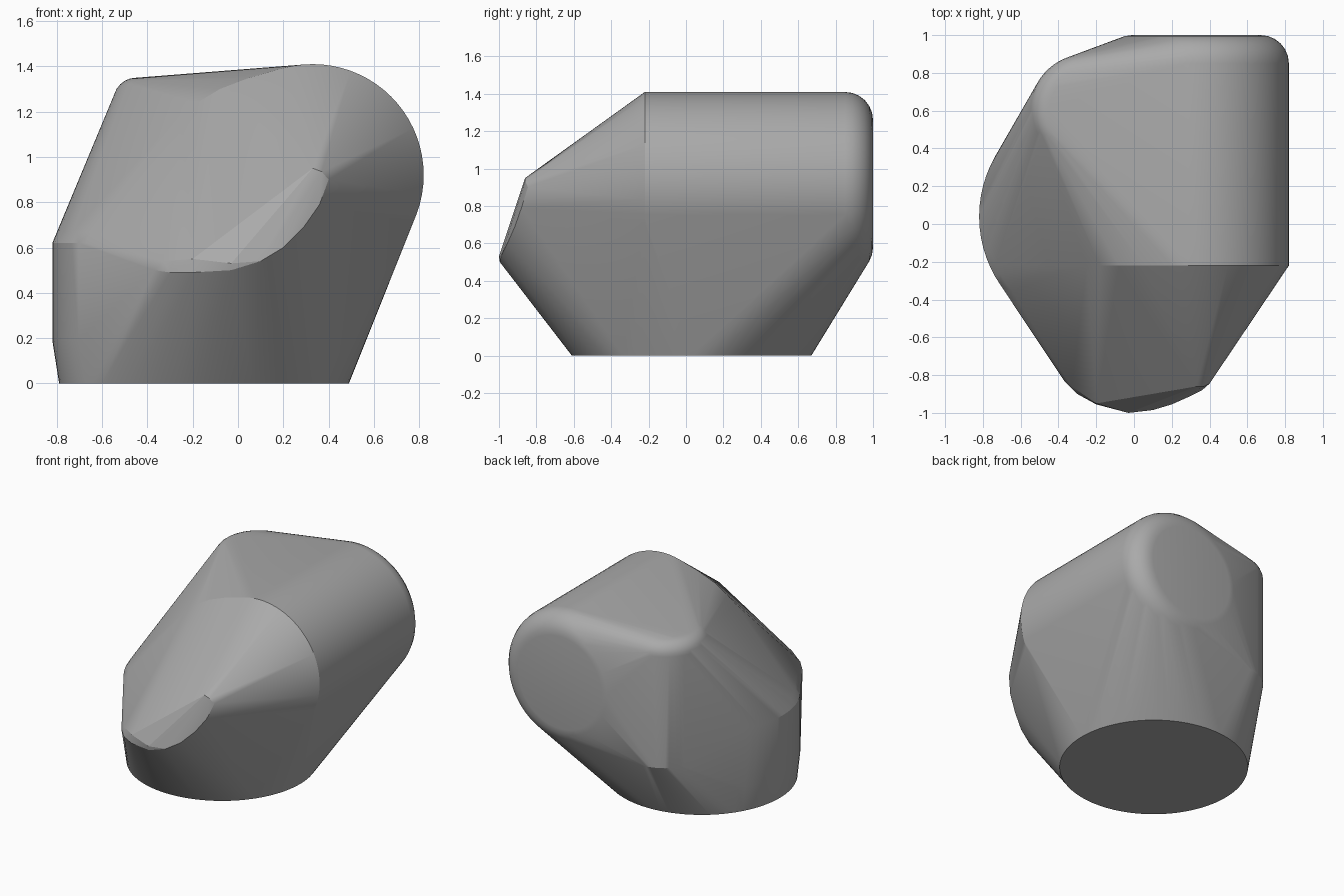
import bpy, bmesh
from math import sin, cos, pi, radians
from mathutils import Vector

cube = bpy.data.objects.get("Cube")
if cube:
    bpy.data.objects.remove(cube, do_unlink=True)

grey = bpy.data.materials.new("plain_grey")
grey.use_nodes = True
colour = (0.4, 0.4, 0.4, 1)
grey.diffuse_color = colour
grey.node_tree.nodes["Principled BSDF"].inputs["Base Color"].default_value = colour

bm = bmesh.new()


def ring(centre, radius, axis="Z", count=72):
    """Circle of points around the given axis."""
    for i in range(count):
        a = 2 * pi * i / count
        u, v = radius * cos(a), radius * sin(a)
        offset = Vector((u, v, 0)) if axis == "Z" else Vector((u, 0, v))
        bm.verts.new(Vector(centre) + offset)


def rounded_end(centre, radius, bevel, axis, steps=6):
    """Rings that round off the end of a cylinder."""
    direction = Vector((0, 0, 1)) if axis == "Z" else Vector((0, 1, 0))
    for i in range(steps + 1):
        a = pi / 2 * i / steps
        ring(Vector(centre) - direction * bevel * (1 - sin(a)),
             radius - bevel * (1 - cos(a)), axis)


# Round foot
ring((-0.15, 0.03, 0), 0.64)

# Large lying cylinder, sharp at the front and rounded at the back
ring((0.33, -0.22, 0.92), 0.49, "Y")
rounded_end((0.33, 1.0, 0.92), 0.49, 0.15, "Y")

# Upright column at the back corner with a rounded top
ring((-0.25, 0.6, 0.43), 0.3)
rounded_end((-0.25, 0.6, 1.35), 0.3, 0.1, "Z")

# Short upright drum at the side
ring((-0.18, 0.04, 0.19), 0.64)
ring((-0.18, 0.04, 0.62), 0.64)
ring((-0.18, 0.04, 0.67), 0.61)

# Upper shoulder beside the cylinder rim
for x, z in ((-0.25, 1.19), (-0.18, 1.24), (-0.08, 1.30), (0.05, 1.35), (0.2, 1.39)):
    bm.verts.new((x, -0.22, z))

# Curved front nose rising to the tip
nose = (
    (-0.37, -0.83, 0.50), (-0.30, -0.90, 0.49), (-0.20, -0.955, 0.49),
    (-0.03, -0.995, 0.50), (-0.03, -1.0, 0.53), (0.10, -0.985, 0.54),
    (0.20, -0.955, 0.60), (0.29, -0.915, 0.69), (0.36, -0.88, 0.79),
    (0.40, -0.845, 0.90), (0.37, -0.86, 0.935), (0.33, -0.86, 0.95),
    (-0.33, -0.86, 0.54), (-0.20, -0.95, 0.55),
)
for p in nose:
    bm.verts.new(p)

# Wrap everything in one taut skin
hull = bmesh.ops.convex_hull(bm, input=bm.verts[:])
loose = {g for g in hull["geom_interior"] + hull["geom_unused"]
         if isinstance(g, bmesh.types.BMVert)}
bmesh.ops.delete(bm, geom=list(loose), context="VERTS")
bmesh.ops.dissolve_limit(bm, angle_limit=radians(0.5), verts=bm.verts[:], edges=bm.edges[:])
bmesh.ops.recalc_face_normals(bm, faces=bm.faces[:])

mesh = bpy.data.meshes.new("faceted_body")
bm.to_mesh(mesh)
bm.free()
body = bpy.data.objects.new("faceted_body", mesh)
bpy.context.collection.objects.link(body)
mesh.materials.append(grey)
bpy.ops.object.select_all(action="DESELECT")
body.select_set(True)
bpy.context.view_layer.objects.active = body
bpy.ops.object.shade_smooth_by_angle(angle=radians(20))
